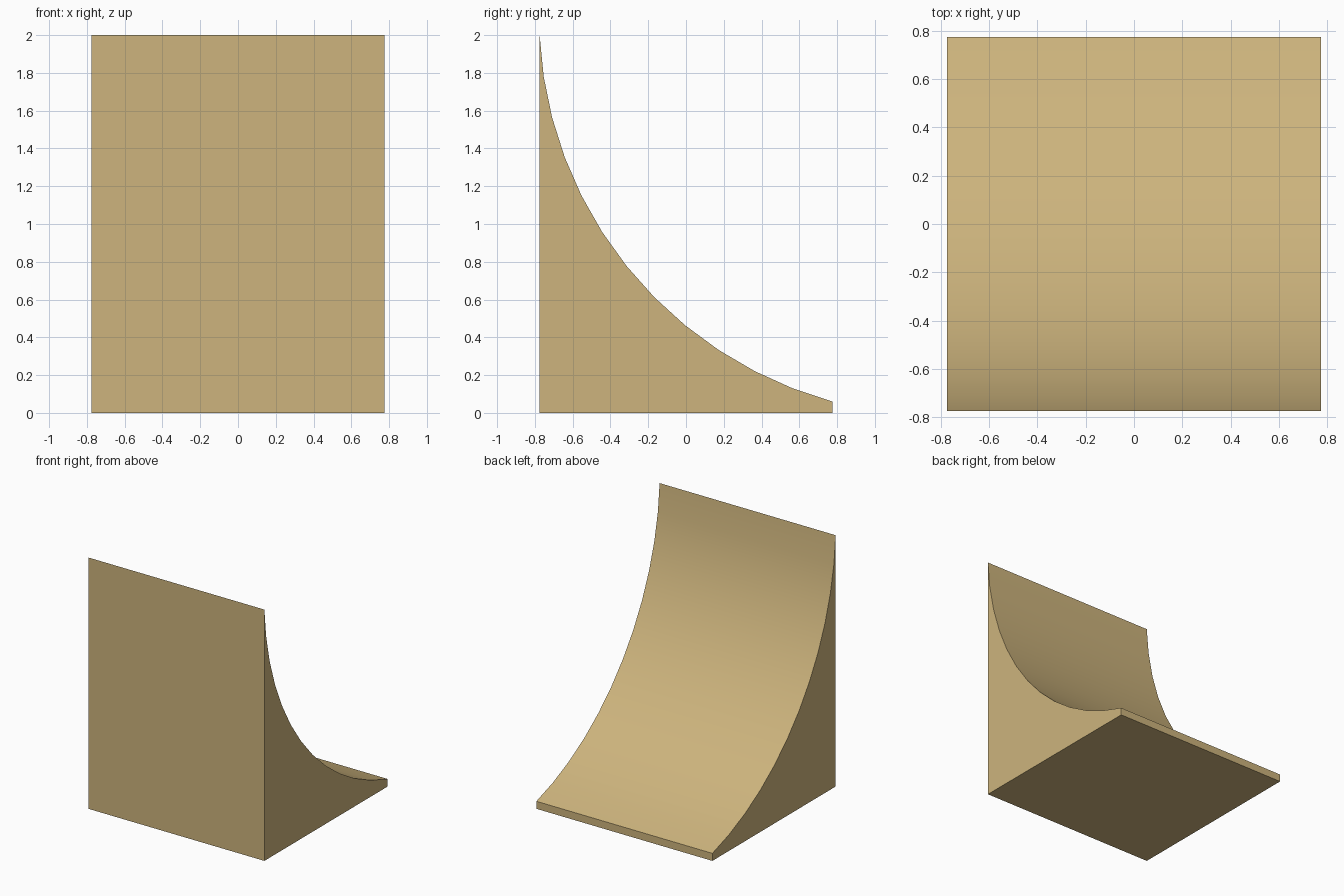
import bpy, bmesh, math

if "Cube" in bpy.data.objects:
    bpy.data.objects.remove(bpy.data.objects["Cube"])

W, TOP, LIP = 0.775, 2.0, 0.06      # half width, height, front lip height
STEPS, SWEEP = 12, math.radians(72)

# Arc from the top edge down to the lip, concave towards +y / +z
dy, dz = 2 * W, TOP - LIP
chord = math.hypot(dy, dz)
r = chord / 2 / math.sin(SWEEP / 2)
h = r * math.cos(SWEEP / 2)
cy, cz = h * dz / chord, (TOP + LIP) / 2 + h * dy / chord
a0 = math.atan2(dy, dz) - SWEEP / 2
profile = [(-W, 0.0), (W, 0.0)]
for i in range(STEPS, -1, -1):
    a = a0 + SWEEP * i / STEPS
    profile.append((cy - r * math.cos(a), cz - r * math.sin(a)))

# Extrude the side profile along x
bm = bmesh.new()
side = bm.faces.new([bm.verts.new((-W, y, z)) for y, z in profile])
ext = bmesh.ops.extrude_face_region(bm, geom=[side])
bmesh.ops.translate(bm, vec=(2 * W, 0, 0),
                    verts=[g for g in ext["geom"] if isinstance(g, bmesh.types.BMVert)])
bmesh.ops.recalc_face_normals(bm, faces=bm.faces)
mesh = bpy.data.meshes.new("curved_ramp")
bm.to_mesh(mesh)
bm.free()

# Single sand colour
sand = bpy.data.materials.new("sand")
sand.diffuse_color = (0.61, 0.456, 0.205, 1)
sand.use_nodes = True
sand.node_tree.nodes["Principled BSDF"].inputs["Base Color"].default_value = sand.diffuse_color
mesh.materials.append(sand)

ramp = bpy.data.objects.new("curved_ramp", mesh)
bpy.context.collection.objects.link(ramp)
bpy.context.view_layer.objects.active = ramp
ramp.select_set(True)
bpy.ops.object.shade_smooth_by_angle(angle=math.radians(15))
